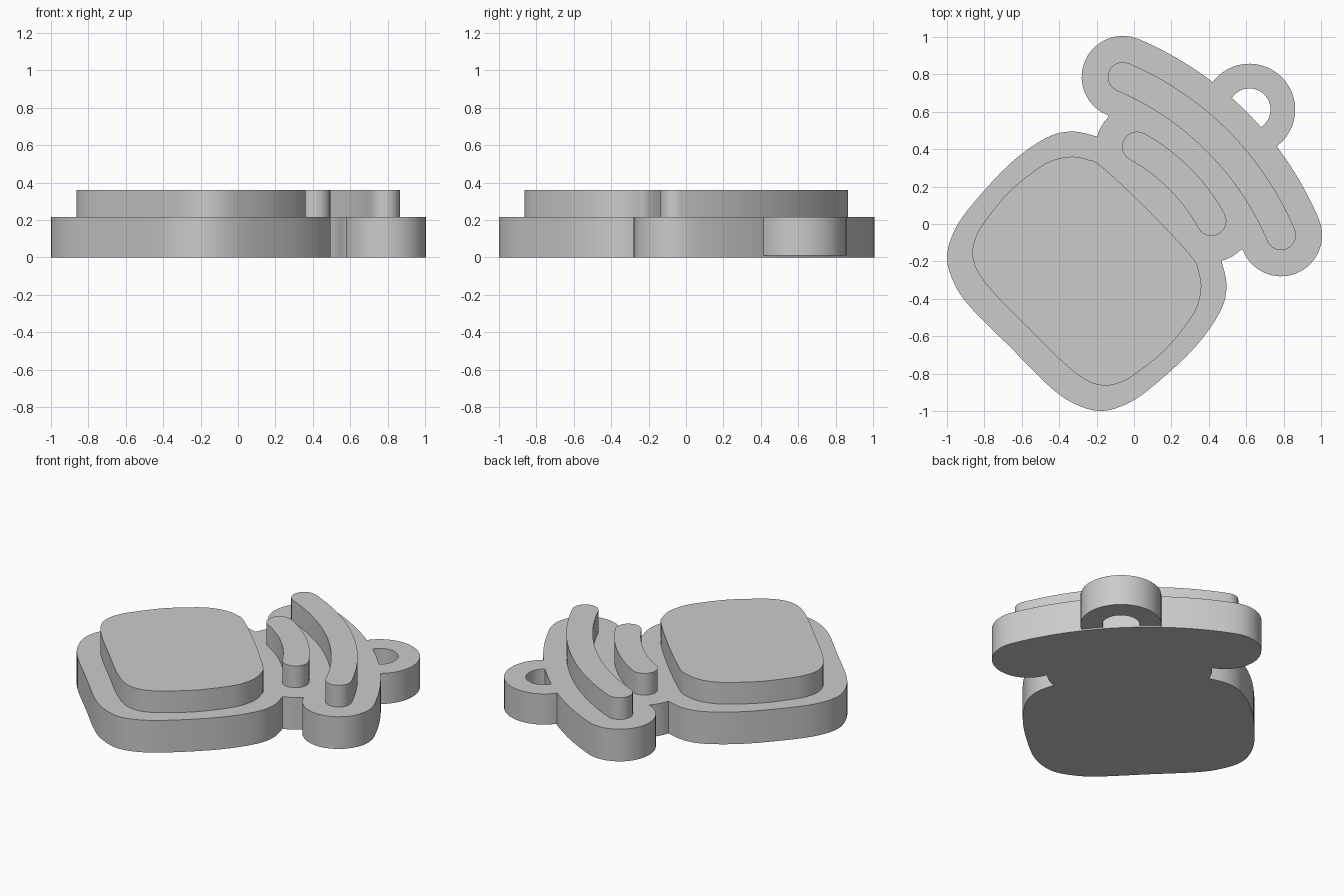
import bpy
import bmesh
from math import radians, sin, cos
from mathutils import Vector

cube = bpy.data.objects.get("Cube")
if cube:
    bpy.data.objects.remove(cube, do_unlink=True)

grey = bpy.data.materials.new("light_grey")
grey.use_nodes = True
grey.diffuse_color = (0.6, 0.6, 0.6, 1)
grey.node_tree.nodes["Principled BSDF"].inputs["Base Color"].default_value = (0.6, 0.6, 0.6, 1)

BASE_TOP, RAISED_TOP = 0.215, 0.36
AXIS = 45  # direction of the diagonal symmetry line


def arc(centre, radius, start, end, steps):
    """Points on a circle between two angles in degrees."""
    angles = [radians(start + (end - start) * i / steps) for i in range(steps + 1)]
    return [Vector((centre[0] + radius * cos(a), centre[1] + radius * sin(a))) for a in angles]


def smooth(points, steps=4):
    """Smooth path through points; ends on the symmetry line stay tangent to their mirror."""
    pts = [Vector(p) for p in points]
    first = pts[1].yx if pts[0].x == pts[0].y else pts[0]
    pts = [first] + pts + [pts[-2].yx]
    path = []
    for a, b, c, d in zip(pts, pts[1:], pts[2:], pts[3:]):
        for i in range(steps):
            t = i / steps
            path.append(0.5 * (2 * b + (c - a) * t + (2 * a - 5 * b + 4 * c - d) * t ** 2
                               + (3 * b - a - 3 * c + d) * t ** 3))
    return path + [pts[-2]]


def mirrored(half):
    """Close a half outline by swapping x and y across the diagonal."""
    return half + [p.yx for p in reversed(half[1:-1])]


def plate(name, outline, bottom, top):
    """Extrude a flat outline upwards."""
    loop = []
    for p in outline:
        if not loop or (p - loop[-1]).length > 0.002:
            loop.append(p)
    bm = bmesh.new()
    face = bm.faces.new([bm.verts.new((p.x, p.y, bottom)) for p in loop])
    side = bmesh.ops.extrude_face_region(bm, geom=[face])
    moved = [v for v in side["geom"] if isinstance(v, bmesh.types.BMVert)]
    bmesh.ops.translate(bm, verts=moved, vec=(0, 0, top - bottom))
    bmesh.ops.recalc_face_normals(bm, faces=bm.faces)
    mesh = bpy.data.meshes.new(name)
    bm.to_mesh(mesh)
    bm.free()
    mesh.materials.append(grey)
    obj = bpy.data.objects.new(name, mesh)
    bpy.context.collection.objects.link(obj)
    bpy.ops.object.select_all(action="DESELECT")
    obj.select_set(True)
    bpy.context.view_layer.objects.active = obj
    bpy.ops.object.shade_smooth_by_angle(angle=radians(30))


class Bar:
    """Curved bar with round ends, bent around a point on the diagonal."""

    def __init__(self, centre, bend, spread):
        self.centre, self.bend, self.end = (centre, centre), bend, AXIS + spread
        self.tip = arc(self.centre, bend, AXIS, self.end, 1)[-1]

    def outline(self, r):
        return mirrored(arc(self.centre, self.bend + r, AXIS, self.end, 10)
                        + arc(self.tip, r, self.end, self.end + 180, 12)
                        + arc(self.centre, self.bend - r, self.end, AXIS, 10))


long_bar = Bar(-0.684, 1.597, 22)
short_bar = Bar(-0.478, 1.02, 16)
BAR_R, RIM_R = 0.08, 0.22

# Backing plate that follows the raised shapes with an even rim
rim = smooth([(-0.20, 0.468), (-0.33, 0.495), (-0.47, 0.46), (-0.66, 0.325), (-0.86, 0.11),
              (-0.96, -0.035), (-1, -0.18), (-0.96, -0.32), (-0.87, -0.45), (-0.66, -0.66)])
base = (arc(long_bar.centre, long_bar.bend + RIM_R, AXIS, long_bar.end, 10)
        + arc(long_bar.tip, RIM_R, long_bar.end, 250, 16)
        + arc(short_bar.tip, RIM_R, 135, 166, 4) + rim)
plate("backing_plate", mirrored(base), 0, BASE_TOP)

# Hanging loop, open where it meets the plate
loop_centre = (0.617, 0.612)
plate("hanging_loop", arc(loop_centre, 0.245, AXIS - 104, AXIS + 104, 28)
      + arc(loop_centre, 0.113, AXIS + 106, AXIS - 106, 24), 0.01, BASE_TOP)

# Raised shapes
pad = smooth([(0.075, 0.075), (-0.17, 0.305), (-0.25, 0.345), (-0.33, 0.36), (-0.42, 0.345),
              (-0.51, 0.3), (-0.67, 0.17), (-0.80, 0.01), (-0.85, -0.08), (-0.863, -0.17),
              (-0.83, -0.265), (-0.73, -0.39), (-0.56, -0.56)])
plate("raised_pad", mirrored(pad), BASE_TOP, RAISED_TOP)
plate("raised_short_bar", short_bar.outline(BAR_R), BASE_TOP, RAISED_TOP)
plate("raised_long_bar", long_bar.outline(BAR_R), BASE_TOP, RAISED_TOP)
